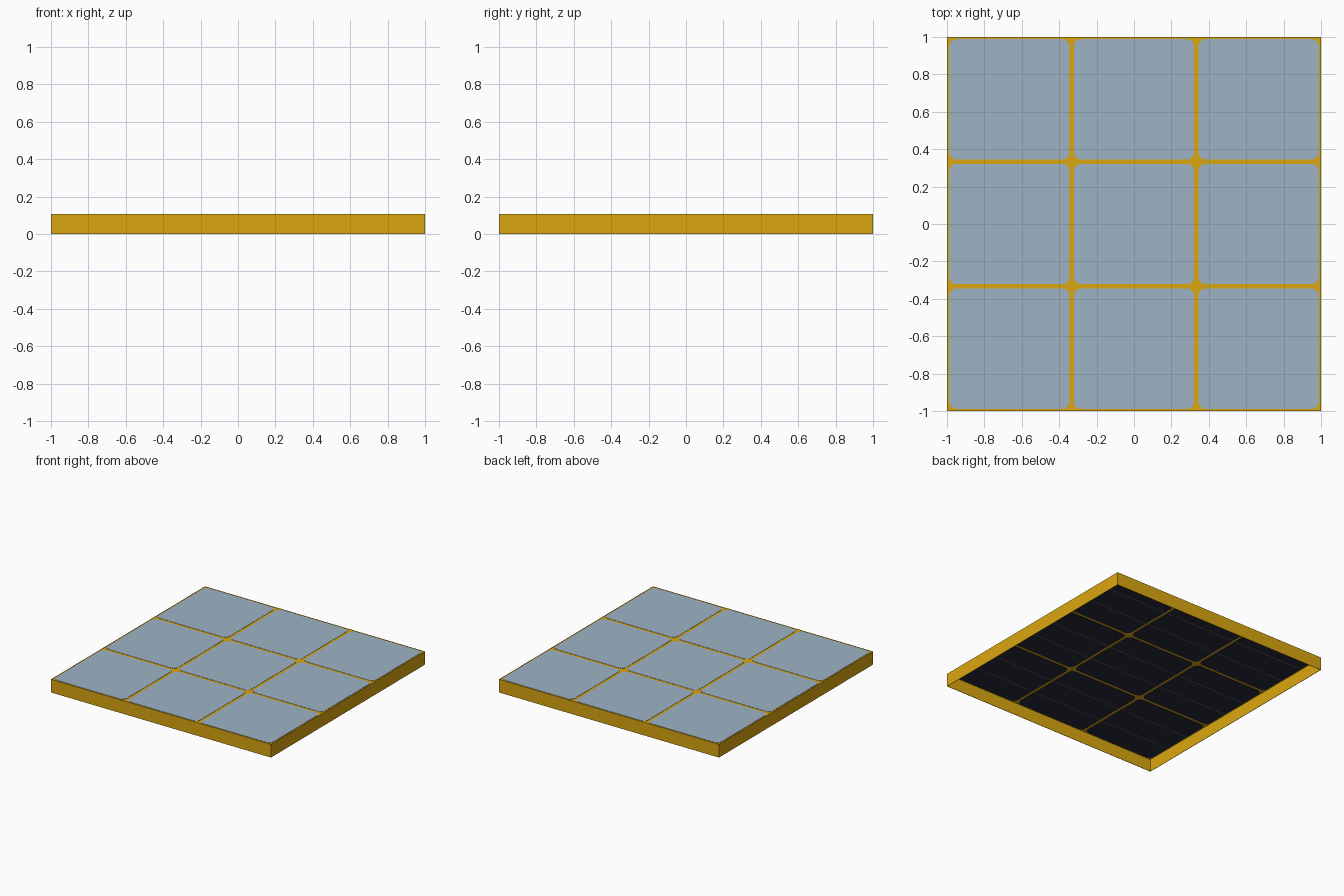
import bpy, bmesh

if "Cube" in bpy.data.objects:
    bpy.data.objects.remove(bpy.data.objects["Cube"])

H = 0.108       # overall height
PITCH = 2 / 3   # cell spacing
CELL = 0.643    # cell width
CUT = 0.036     # cell corner radius


def material(name, rgb):
    m = bpy.data.materials.new(name)
    m.diffuse_color = (*rgb, 1)
    m.use_nodes = True
    m.node_tree.nodes["Principled BSDF"].inputs["Base Color"].default_value = m.diffuse_color
    return m


GOLD = material("gold", (0.70, 0.38, 0.005))
GLASS = material("pale_blue", (0.34, 0.45, 0.56))
DARK = material("dark_cell", (0.022, 0.022, 0.045))
GREY = material("grey_strip", (0.10, 0.10, 0.11))


def finish(name, bm, mat):
    bmesh.ops.recalc_face_normals(bm, faces=bm.faces)
    me = bpy.data.meshes.new(name)
    bm.to_mesh(me)
    bm.free()
    me.materials.append(mat)
    ob = bpy.data.objects.new(name, me)
    bpy.context.collection.objects.link(ob)
    return ob


def slab(name, x, y, sx, sy, z0, z1, mat, corner=0):
    """Flat box, optionally with rounded vertical edges."""
    bm = bmesh.new()
    bmesh.ops.create_cube(bm, size=1)
    bmesh.ops.scale(bm, vec=(sx, sy, z1 - z0), verts=bm.verts)
    bmesh.ops.translate(bm, vec=(x, y, (z0 + z1) / 2), verts=bm.verts)
    if corner:
        upright = [e for e in bm.edges
                   if abs(e.verts[0].co.z - e.verts[1].co.z) > 1e-5]
        bmesh.ops.bevel(bm, geom=upright, offset=corner, segments=3,
                        profile=0.5, affect='EDGES')
    return finish(name, bm, mat)


# Thin upright rim, open at the bottom
bm = bmesh.new()
bmesh.ops.create_cube(bm, size=2)
for v in bm.verts:
    v.co.z = H if v.co.z > 0 else 0
caps = [f for f in bm.faces if abs(f.normal.z) > 0.5]
bmesh.ops.delete(bm, geom=caps, context='FACES_ONLY')
rim = finish("rim", bm, GOLD)
mod = rim.modifiers.new("thickness", 'SOLIDIFY')
mod.thickness = 0.004
mod.offset = -1

# Backing sheet that shows as the grid between cells
slab("backing_sheet", 0, 0, 1.994, 1.994, 0.103, 0.106, GOLD)

# Nine cells: blue glass above, dark plate below with two strips each
for i in (-1, 0, 1):
    for j in (-1, 0, 1):
        x, y = i * PITCH, j * PITCH
        slab("cell_glass", x, y, CELL, CELL, 0.1055, H, GLASS, CUT)
        slab("cell_back", x, y, CELL, CELL, 0.101, 0.1035, DARK, CUT)
        for s in (-1, 1):
            slab("contact_strip", x, y + s * PITCH / 6, CELL, 0.012,
                 0.0995, 0.1015, GREY)
